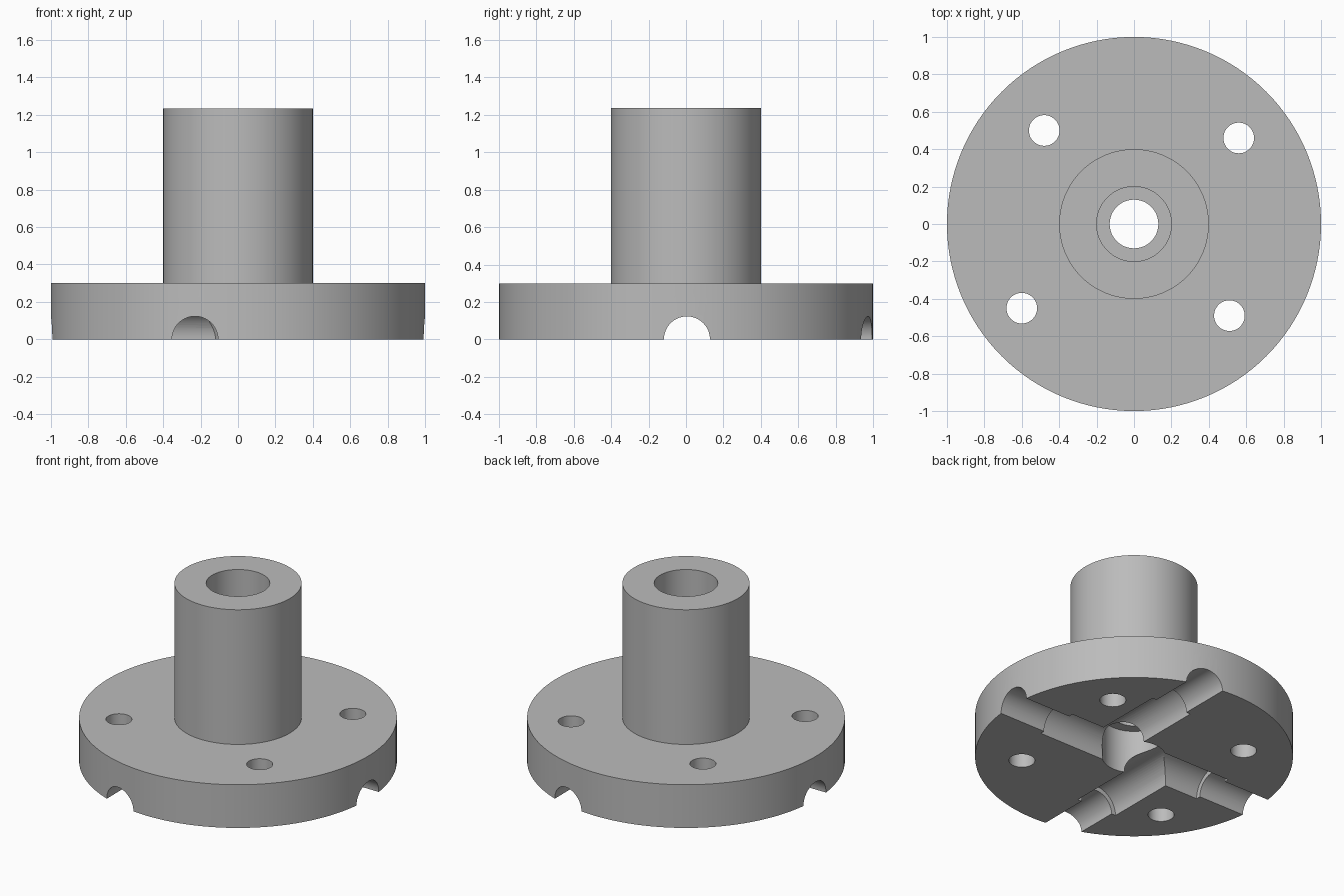
import bpy, bmesh
from math import pi, cos, sin
from mathutils import Matrix, Vector

if "Cube" in bpy.data.objects:
    bpy.data.objects.remove(bpy.data.objects["Cube"])

grey = bpy.data.materials.new("plain grey")
grey.use_nodes = True
colour = (0.5, 0.5, 0.5, 1)
grey.diffuse_color = colour
grey.node_tree.nodes["Principled BSDF"].inputs["Base Color"].default_value = colour


def lathe(name, profile, closed, sides=96, matrix=Matrix()):
    """Revolve (radius, z) points round z; cap the ends unless the profile is a closed loop."""
    bm = bmesh.new()
    rings = [[bm.verts.new((r * cos(2 * pi * i / sides), r * sin(2 * pi * i / sides), z))
              for i in range(sides)] for r, z in profile]
    pairs = list(zip(rings, rings[1:] + rings[:1])) if closed else list(zip(rings, rings[1:]))
    for a, b in pairs:
        for i in range(sides):
            j = (i + 1) % sides
            bm.faces.new((a[i], a[j], b[j], b[i]))
    if not closed:
        bm.faces.new(rings[0])
        bm.faces.new(rings[-1])
    bmesh.ops.recalc_face_normals(bm, faces=bm.faces)
    bm.transform(matrix)
    mesh = bpy.data.meshes.new(name)
    bm.to_mesh(mesh)
    bm.free()
    mesh.materials.append(grey)
    obj = bpy.data.objects.new(name, mesh)
    bpy.context.collection.objects.link(obj)
    return obj


# Flange and hub as one turned body with a stepped bore
body = lathe("flanged_hub", [
    (1, 0), (1, 0.3), (0.4, 0.3), (0.4, 1.235),
    (0.2, 1.235), (0.2, 0.75), (0.13, 0.75), (0.13, 0.3), (0.2, 0.3), (0.2, 0)],
    closed=True, sides=128)

cutters = []

# Four bolt holes
for x, y in [(-0.48, 0.5), (0.56, 0.46), (0.51, -0.49), (-0.6, -0.45)]:
    cutters.append(lathe("bolt_hole_cutter", [(0.082, -0.1), (0.082, 0.4)], False, 48,
                         Matrix.Translation((x, y, 0))))

# Stepped half-round channels under the flange: two through the middle, two offset
narrow, wide, step, reach = 0.123, 0.155, 0.64, 1.1
lie_x = Matrix.Rotation(pi / 2, 4, "Y")
lie_y = Matrix.Rotation(-pi / 2, 4, "X")
cutters.append(lathe("cross_channel_cutter", [
    (narrow, -reach), (narrow, -step), (wide, -step),
    (wide, step), (narrow, step), (narrow, reach)], False, 64,
    Matrix.Translation((0, 0.005, 0)) @ lie_x))
for side in (1, -1):
    turn = Matrix.Rotation(0 if side == 1 else pi, 4, "Z")
    cutters.append(lathe("offset_channel_cutter", [
        (wide, 0), (wide, step), (narrow, step), (narrow, reach)], False, 64,
        turn @ Matrix.Translation((0.23, 0, 0)) @ lie_y))

# Cut everything, then drop the cutters
bpy.ops.object.select_all(action="DESELECT")
bpy.context.view_layer.objects.active = body
body.select_set(True)
for cutter in cutters:
    cutter.hide_render = True
    mod = body.modifiers.new("cut", "BOOLEAN")
    mod.operation = "DIFFERENCE"
    mod.solver = "EXACT"
    mod.object = cutter
    bpy.ops.object.modifier_apply(modifier=mod.name)
for cutter in cutters:
    bpy.data.objects.remove(cutter)

bpy.ops.object.shade_smooth_by_angle(angle=0.5)
